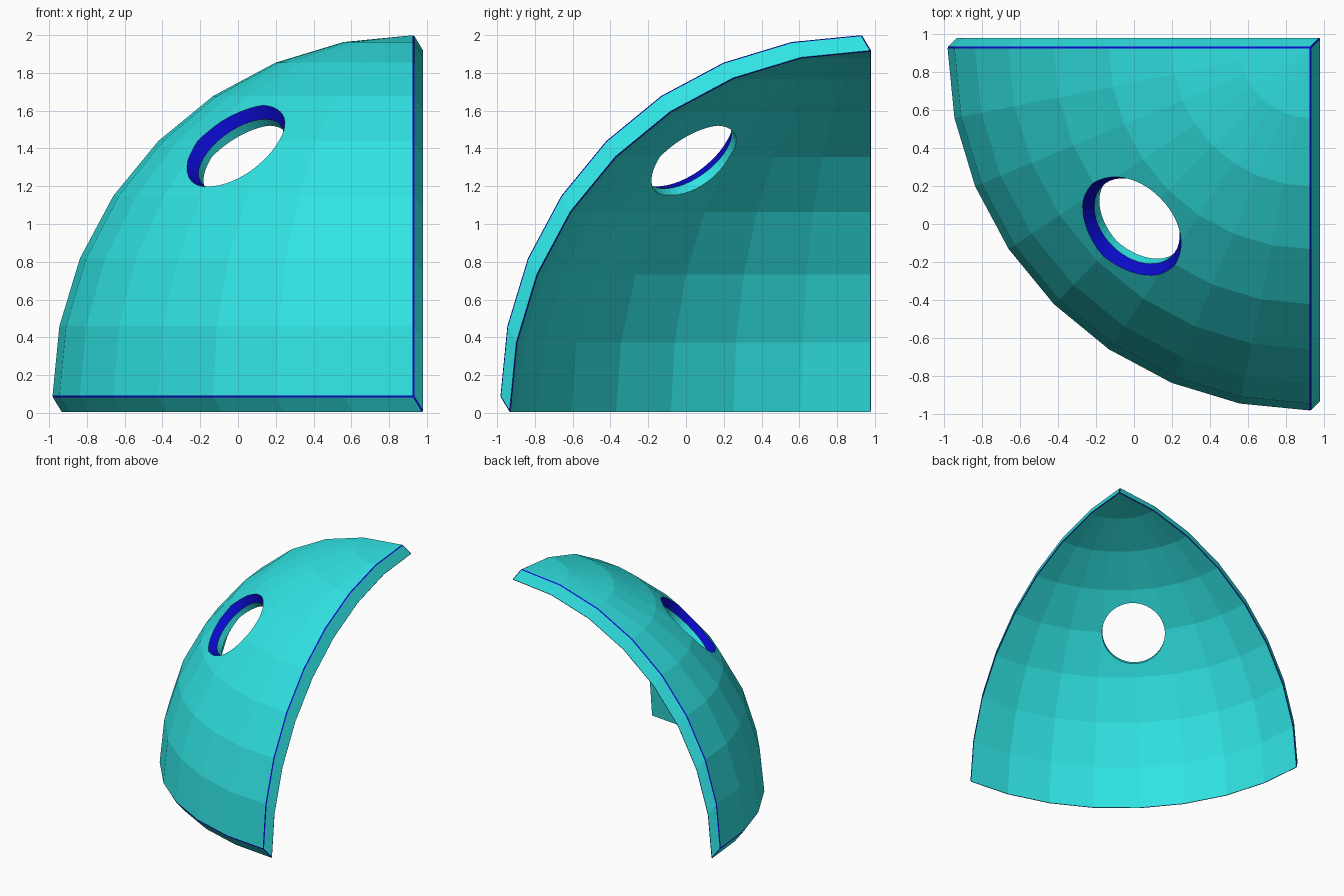
import bpy, bmesh, math
from mathutils import Vector

if "Cube" in bpy.data.objects:
    bpy.data.objects.remove(bpy.data.objects["Cube"])

R, D, H, N = 1.914, 0.052, 0.086, 8      # radius, shell offset sideways / up, facets per quarter
CX = (R + D) / 2                         # sphere centre in x and y


def material(name, rgb):
    m = bpy.data.materials.new(name)
    m.diffuse_color = (*rgb, 1)
    m.use_nodes = True
    m.node_tree.nodes["Principled BSDF"].inputs["Base Color"].default_value = m.diffuse_color
    return m


MATS = [material("turquoise", (0.03, 0.77, 0.77)), material("deep blue", (0.003, 0.003, 0.6))]


def make_object(name, bm):
    bmesh.ops.recalc_face_normals(bm, faces=bm.faces)
    me = bpy.data.meshes.new(name)
    bm.to_mesh(me)
    bm.free()
    for m in MATS:
        me.materials.append(m)
    ob = bpy.data.objects.new(name, me)
    bpy.context.collection.objects.link(ob)
    return ob


# Shell: an eighth of a faceted sphere, extruded along one diagonal direction
bm = bmesh.new()
step = math.pi / 2 / N
rings = []
for i in range(N):
    e = i * step
    rings.append([bm.verts.new((CX - R * math.cos(e) * math.cos(j * step),
                                CX - R * math.cos(e) * math.sin(j * step),
                                R * math.sin(e))) for j in range(N + 1)])
pole = bm.verts.new((CX, CX, R))
for a, b in zip(rings, rings[1:]):
    for j in range(N):
        bm.faces.new((a[j], a[j + 1], b[j + 1], b[j]))
for j in range(N):
    bm.faces.new((rings[-1][j], rings[-1][j + 1], pole))
ext = bmesh.ops.extrude_face_region(bm, geom=bm.faces[:], use_keep_orig=True)
bmesh.ops.translate(bm, vec=(-D, -D, H),
                    verts=[g for g in ext["geom"] if isinstance(g, bmesh.types.BMVert)])
bmesh.ops.recalc_face_normals(bm, faces=bm.faces)

# Thin blue bevel along the rim edges
rim = [e for e in bm.edges if len(e.link_faces) == 2 and e.calc_face_angle() > math.radians(30)]
bmesh.ops.bevel(bm, geom=rim, offset=0.006, offset_type='OFFSET', segments=1,
                profile=0.5, affect='EDGES', material=1)
shell = make_object("dome_panel", bm)

# Cutter: round hole with a blue countersink on the outer side
axis = Vector((-0.5, -0.5, math.sqrt(0.5)))
surface = Vector((-0.012, -0.012, 1.41))
rot = axis.to_track_quat('Z', 'Y')
profile = [(0.26, -0.4), (0.26, -0.055), (0.30, 0.0), (0.30 + 0.04 * 4, 0.055 * 4)]
SEG = 48
bm = bmesh.new()
loops = [[bm.verts.new(surface + rot @ Vector((r * math.cos(2 * math.pi * k / SEG),
                                               r * math.sin(2 * math.pi * k / SEG), h)))
          for k in range(SEG)] for r, h in profile]
for i, (a, b) in enumerate(zip(loops, loops[1:])):
    for k in range(SEG):
        f = bm.faces.new((a[k], a[(k + 1) % SEG], b[(k + 1) % SEG], b[k]))
        f.material_index = 1 if i > 0 else 0
bm.faces.new(loops[0])
bm.faces.new(loops[-1])
cutter = make_object("hole_cutter", bm)
cutter.hide_render = True
cutter.hide_viewport = True

mod = shell.modifiers.new("hole", 'BOOLEAN')
mod.operation = 'DIFFERENCE'
mod.solver = 'EXACT'
mod.object = cutter
